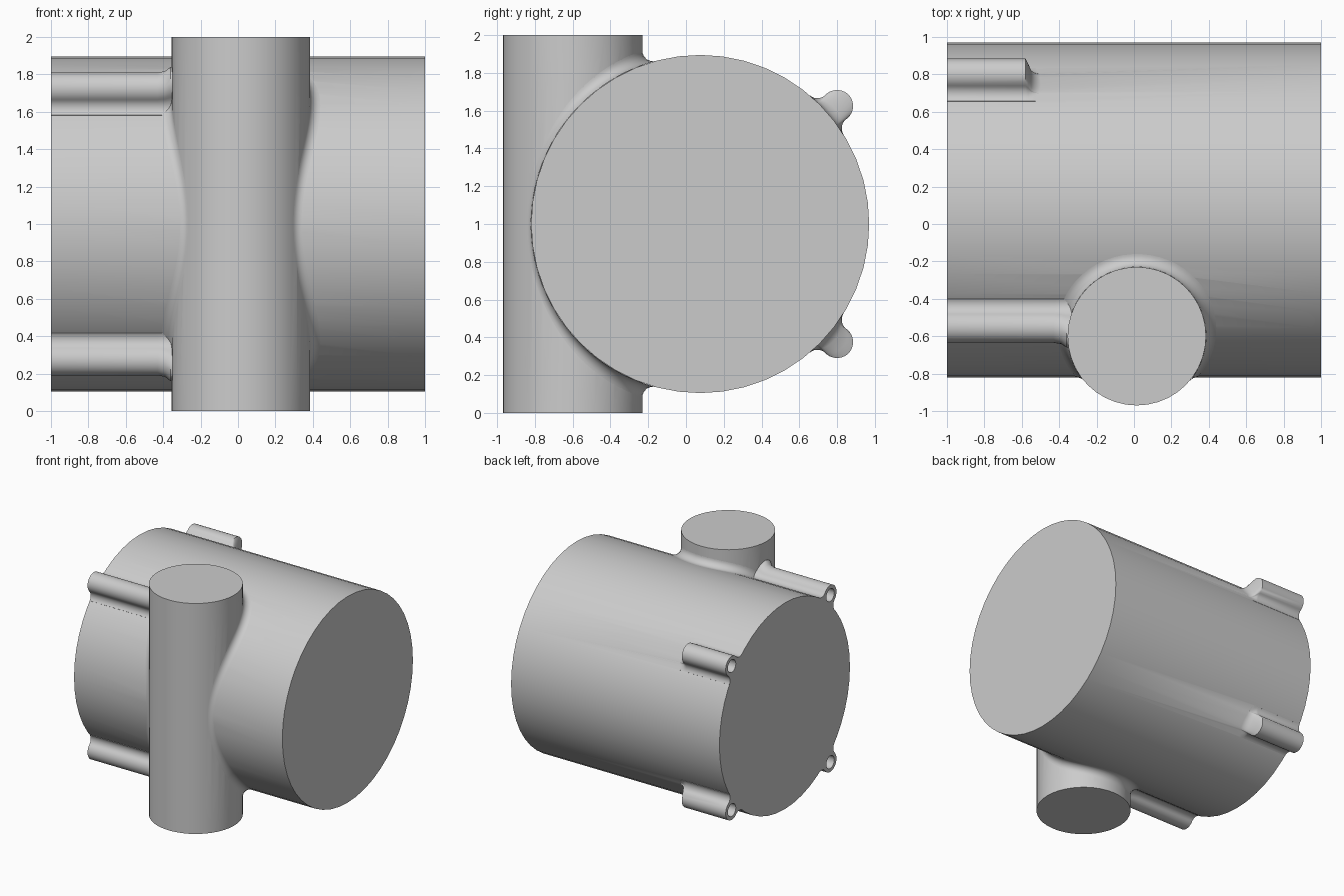
import bpy, bmesh, math
from mathutils import Vector

if "Cube" in bpy.data.objects:
    bpy.data.objects.remove(bpy.data.objects["Cube"])

Y0, Z0, R = 0.075, 1.0, 0.895        # main barrel, along x
XV, YV, RV = 0.015, -0.6, 0.37       # upright barrel, along z
D, B, G = 0.957, 0.085, 0.06         # screw boss: distance, radius, flare
F = 0.055                            # blend between the two barrels


def loft(name, rings, caps=True, loop=False):
    """Skin a list of point rings; loop joins the last ring to the first."""
    bm = bmesh.new()
    vs = [[bm.verts.new(p) for p in ring] for ring in rings]
    n = len(vs[0])
    for i in range(len(vs) - (0 if loop else 1)):
        a, b = vs[i], vs[(i + 1) % len(vs)]
        for j in range(n if caps else n - 1):
            k = (j + 1) % n
            bm.faces.new((a[j], a[k], b[k], b[j]))
    if caps:
        bm.faces.new(vs[0])
        bm.faces.new(vs[-1])
    bmesh.ops.recalc_face_normals(bm, faces=bm.faces[:])
    me = bpy.data.meshes.new(name)
    bm.to_mesh(me)
    bm.free()
    ob = bpy.data.objects.new(name, me)
    bpy.context.collection.objects.link(ob)
    return ob


def circle(r, n):
    return [(r * math.cos(2 * math.pi * i / n), r * math.sin(2 * math.pi * i / n)) for i in range(n)]


def combine(target, other, op):
    """Apply a boolean and remove the operand."""
    bpy.context.view_layer.objects.active = target
    m = target.modifiers.new("bool", 'BOOLEAN')
    m.operation, m.solver, m.object = op, 'EXACT', other
    bpy.ops.object.modifier_apply(modifier=m.name)
    bpy.data.objects.remove(other)


def smooth(ob, angle):
    bpy.ops.object.select_all(action='DESELECT')
    ob.select_set(True)
    bpy.context.view_layer.objects.active = ob
    bpy.ops.object.shade_smooth_by_angle(angle=math.radians(angle))


def arc(c, a, b, n):
    """Points on the short arc about c from a to b (2D or 3D)."""
    da, db = (a - c), (b - c)
    out = []
    for i in range(n + 1):
        d = da.lerp(db, i / n).normalized() * da.length
        out.append(c + d)
    return out


def boss_profile():
    """Half-round boss flared into the barrel, as (radial, tangential)."""
    u = ((R + G) ** 2 - (B + G) ** 2 + D * D) / (2 * D)
    q = Vector((u, math.sqrt((R + G) ** 2 - u * u)))
    c = Vector((D, 0))
    on_barrel = q.normalized() * R
    on_boss = c + (q - c).normalized() * B
    half = [Vector((0.8, on_barrel.y))] + arc(q, on_barrel, on_boss, 6)
    half += arc(c, on_boss, Vector((D + B, 0)), 8)[1:]
    return half + [Vector((p.x, -p.y)) for p in reversed(half[:-1])]


def boss_ring(x, s, ang):
    """Boss section at x with its height above the barrel scaled by s."""
    pts = []
    for p in boss_profile():
        h = p.length - R
        q = p.normalized() * (R + h * s) if h > 0 else p
        if s < 0:
            q = p.normalized() * min(p.length, R - 0.006)
        pts.append((x, Y0 + q.x * math.cos(ang) - q.y * math.sin(ang),
                    Z0 + q.x * math.sin(ang) + q.y * math.cos(ang)))
    return pts


# main and upright barrels
body = loft("housing_body", [[(x, Y0 + a, Z0 + b) for a, b in circle(R, 48)] for x in (-1, 1)])
upright = loft("upright", [[(XV + a, YV + b, z) for a, b in circle(RV, 40)] for z in (0, 2)])

# four screw bosses: short at the back, running into the upright at the front
BACK = [(-1, 1), (-0.58, 1), (-0.565, 0.7), (-0.55, 0.3), (-0.53, 0.1), (-0.49, -1)]
FRONT = [(-1, 1), (-0.43, 1), (-0.39, 1.08), (-0.36, 1.3), (-0.2, 1.3)]
a0 = math.atan2(0.625, 0.725)
spots = [(s * (a0 + t), sec) for s in (1, -1) for t, sec in ((0, BACK), (math.pi / 2, FRONT))]
for ang, sec in spots:
    combine(body, loft("boss", [boss_ring(x, s, ang) for x, s in sec]), 'UNION')
combine(body, upright, 'UNION')

# screw holes in the bosses
for ang, _ in spots:
    cy, cz = Y0 + D * math.cos(ang), Z0 + D * math.sin(ang)
    hole = loft("hole", [[(x, cy + a, cz + b) for a, b in circle(0.055, 20)] for x in (-1.1, -0.7)])
    combine(body, hole, 'DIFFERENCE')
smooth(body, 35)

# rolling-ball blend where the upright meets the main barrel
span = math.pi / 2 + math.asin((YV - Y0 + R + F) / (RV + F))
rings = []
N = 120
for i in range(N):
    t = 2 * math.pi * (i + 0.5) / N
    phi = math.pi / 2 + span * math.cos(t)
    x, y = XV + (RV + F) * math.cos(phi), YV + (RV + F) * math.sin(phi)
    dz = math.sqrt(max(0, (R + F) ** 2 - (y - Y0) ** 2))
    c = Vector((x, y, Z0 + math.copysign(dz, math.sin(t))))
    to_main = (Vector((x, Y0, Z0)) - c).normalized() * F
    to_up = (Vector((XV, YV, c.z)) - c).normalized() * F
    rings.append(arc(c, c + to_main, c + to_up, 6))
blend = loft("barrel_blend", rings, caps=False, loop=True)
# face the blend outwards (towards the ball centres)
f = blend.data.polygons[2]
mid = sum((c for c in [Vector(p) for p in rings[0]]), Vector()) / 7
if f.normal.dot(mid - rings[0][3]) < 0:
    blend.data.flip_normals()
smooth(blend, 60)
